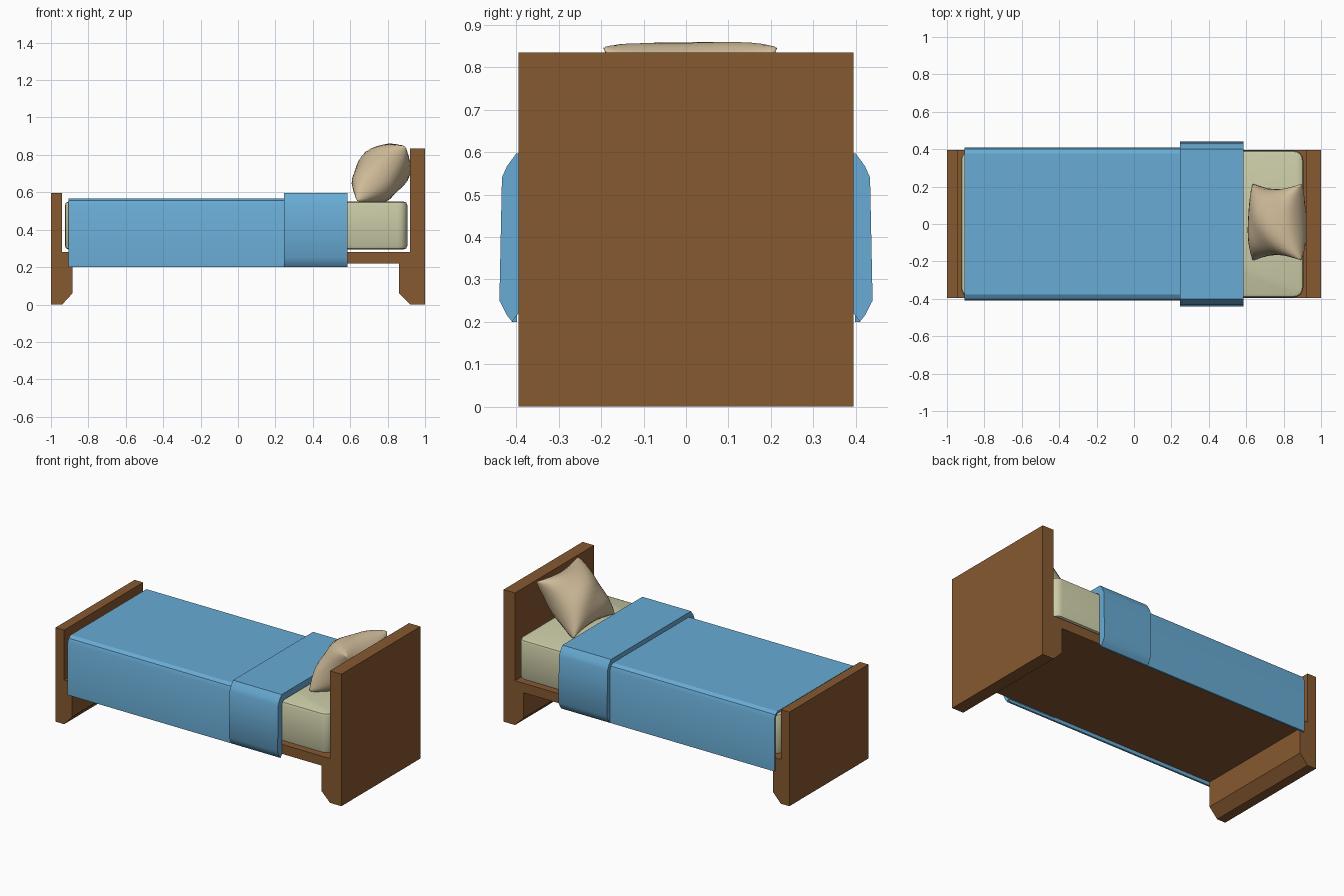
import bpy, bmesh, math
from mathutils import Vector

if "Cube" in bpy.data.objects:
    bpy.data.objects.remove(bpy.data.objects["Cube"])


def material(name, rgb):
    m = bpy.data.materials.new(name)
    m.diffuse_color = (*rgb, 1)
    m.use_nodes = True
    m.node_tree.nodes["Principled BSDF"].inputs["Base Color"].default_value = m.diffuse_color
    return m


wood = material("wood", (0.24, 0.10, 0.03))
blue = material("blue_cloth", (0.14, 0.41, 0.66))
cream = material("mattress_cream", (0.60, 0.60, 0.39))
tan = material("pillow_tan", (0.63, 0.50, 0.32))


def finish(bm, name, mat, smooth=None):
    bmesh.ops.recalc_face_normals(bm, faces=bm.faces)
    me = bpy.data.meshes.new(name)
    bm.to_mesh(me)
    bm.free()
    ob = bpy.data.objects.new(name, me)
    bpy.context.collection.objects.link(ob)
    me.materials.append(mat)
    if smooth:
        bpy.ops.object.select_all(action='DESELECT')
        ob.select_set(True)
        bpy.context.view_layer.objects.active = ob
        bpy.ops.object.shade_smooth_by_angle(angle=math.radians(smooth))
    return ob


def prism(name, points, step, mat, smooth=None):
    """Extrude a closed outline of 3D points along a vector."""
    bm = bmesh.new()
    face = bm.faces.new([bm.verts.new(p) for p in points])
    ext = bmesh.ops.extrude_face_region(bm, geom=[face], use_keep_orig=True)
    verts = [g for g in ext["geom"] if isinstance(g, bmesh.types.BMVert)]
    bmesh.ops.translate(bm, vec=step, verts=verts)
    return finish(bm, name, mat, smooth)


# Bed frame: footboard, base and headboard in one side profile
side = [(-1, 0), (-0.94, 0), (-0.885, 0.06), (-0.885, 0.22), (0.86, 0.22),
        (0.86, 0.06), (0.92, 0), (1, 0), (1, 0.835), (0.92, 0.835),
        (0.92, 0.28), (-0.94, 0.28), (-0.94, 0.595), (-1, 0.595)]
prism("bed_frame", [(x, -0.395, z) for x, z in side], (0, 0.79, 0), wood)

# Mattress: rounded box
bm = bmesh.new()
bmesh.ops.create_cube(bm, size=1)
bmesh.ops.scale(bm, vec=(1.83, 0.785, 0.255), verts=bm.verts)
bmesh.ops.translate(bm, vec=(-0.01, 0, 0.4225), verts=bm.verts)
upright = [e for e in bm.edges
           if abs(e.verts[0].co.z - e.verts[1].co.z) > 0.1]
bmesh.ops.bevel(bm, geom=upright, offset=0.05, segments=4, profile=0.5,
                affect='EDGES')
rims = [e for e in bm.edges
        if abs(e.verts[0].co.z - e.verts[1].co.z) < 0.01]
bmesh.ops.bevel(bm, geom=rims, offset=0.018, segments=2, profile=0.5,
                affect='EDGES')
finish(bm, "mattress", cream, 40)


def cover(name, x0, x1, outer, inner):
    """Draped sheet: half outlines in (y, z), mirrored into an arch."""
    arch = [(-y, z) for y, z in outer] + [(y, z) for y, z in outer[::-1]]
    arch += [(y, z) for y, z in inner] + [(-y, z) for y, z in inner[::-1]]
    prism(name, [(x0, y, z) for y, z in arch], (x1 - x0, 0, 0), blue, 30)


# Blanket and its turned-back fold
inner = [(0.398, 0.20), (0.398, 0.535), (0.38, 0.555)]
cover("blanket", -0.905, 0.58,
      [(0.410, 0.20), (0.410, 0.53), (0.400, 0.555), (0.378, 0.568)], inner)
cover("blanket_fold", 0.245, 0.585,
      [(0.410, 0.20), (0.422, 0.215), (0.440, 0.25), (0.434, 0.54),
       (0.422, 0.567), (0.400, 0.597)],
      [(0.395, 0.22), (0.395, 0.535), (0.38, 0.555)])

# Pillow: two puffed grids with pinched corners, leaning on the headboard
N = 16
centre = Vector((0.765, 0.01, 0.70))
up = Vector((0.66, 0, 0.75))
out = Vector((-0.75, 0, 0.66))
bm = bmesh.new()
for sign in (1, -1):
    rows = []
    for i in range(N + 1):
        row = []
        for j in range(N + 1):
            a = math.sin(math.pi / 2 * (2 * i / N - 1))
            b = math.sin(math.pi / 2 * (2 * j / N - 1))
            puff = max(0, (1 - a * a) * (1 - b * b)) ** 0.42
            u = 0.195 * a * (1 - 0.12 * (1 - b * b))
            v = 0.205 * b * (1 - 0.14 * (1 - a * a))
            crease = 1 + 0.05 * math.sin(5 * a + 3 * b + sign)
            p = centre + up * u + out * (sign * 0.135 * puff * crease)
            p.y += v
            p.x = min(p.x, 0.925)
            row.append(bm.verts.new(p))
        rows.append(row)
    for i in range(N):
        for j in range(N):
            bm.faces.new((rows[i][j], rows[i + 1][j],
                          rows[i + 1][j + 1], rows[i][j + 1]))
bmesh.ops.remove_doubles(bm, verts=bm.verts, dist=0.0005)
finish(bm, "pillow", tan, 60)
